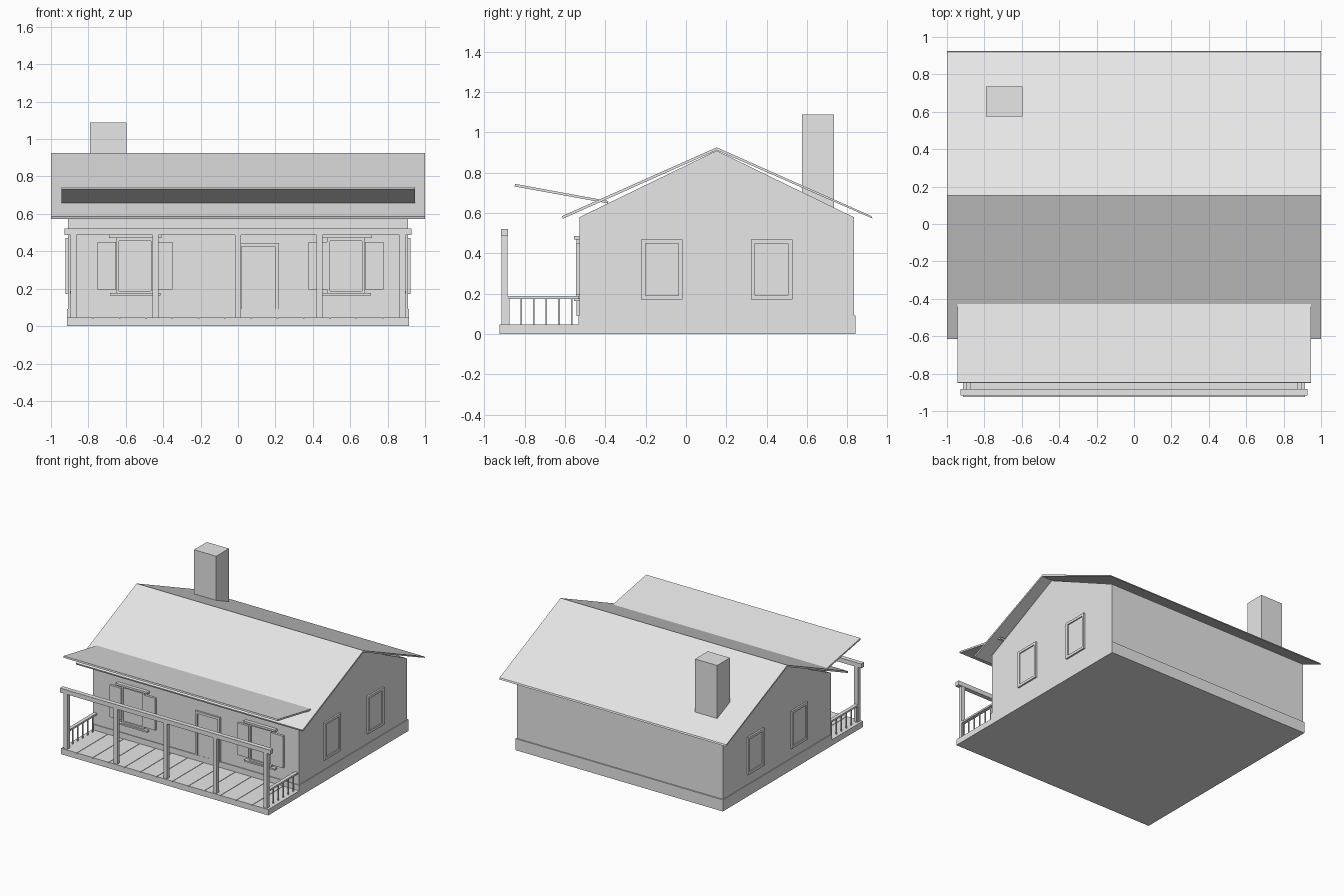
import bpy
import bmesh

if "Cube" in bpy.data.objects:
    bpy.data.objects.remove(bpy.data.objects["Cube"])

mat = bpy.data.materials.new("plain_grey")
mat.diffuse_color = (0.8, 0.8, 0.8, 1)
mat.use_nodes = True
mat.node_tree.nodes["Principled BSDF"].inputs["Base Color"].default_value = mat.diffuse_color


def finish(name, bm):
    bmesh.ops.recalc_face_normals(bm, faces=bm.faces[:])
    me = bpy.data.meshes.new(name)
    bm.to_mesh(me)
    bm.free()
    me.materials.append(mat)
    ob = bpy.data.objects.new(name, me)
    bpy.context.collection.objects.link(ob)
    return ob


def prism(name, profile, x0, x1):
    """Extrude a (y, z) outline along x."""
    bm = bmesh.new()
    face = bm.faces.new([bm.verts.new((x0, y, z)) for y, z in profile])
    ext = bmesh.ops.extrude_face_region(bm, geom=[face])
    moved = [v for v in ext["geom"] if isinstance(v, bmesh.types.BMVert)]
    bmesh.ops.translate(bm, verts=moved, vec=(x1 - x0, 0, 0))
    return finish(name, bm)


def box(name, x0, x1, y0, y1, z0, z1):
    return prism(name, [(y0, z0), (y1, z0), (y1, z1), (y0, z1)], x0, x1)


def frame(name, u0, u1, z0, z1, w, bar, sill=True):
    """Border of bars; bar(name, u0, u1, z0, z1) places one bar on a wall."""
    bar(name + "_left", u0, u0 + w, z0, z1)
    bar(name + "_right", u1 - w, u1, z0, z1)
    bar(name + "_top", u0 + w, u1 - w, z1 - w, z1)
    if sill:
        bar(name + "_bottom", u0 + w, u1 - w, z0, z0 + w)


# House body and foundation
box("foundation", -0.914, 0.914, -0.534, 0.841, 0, 0.092)
prism("house_walls", [(-0.528, 0.09), (0.832, 0.09), (0.832, 0.58),
                      (0.152, 0.91), (-0.528, 0.58)], -0.908, 0.908)

# Main gable roof
prism("main_roof", [(-0.615, 0.585), (0.152, 0.926), (0.92, 0.585),
                    (0.925, 0.573), (0.152, 0.912), (-0.611, 0.572)], -1, 1)

# Sloped porch roof
prism("porch_roof", [(-0.848, 0.745), (-0.385, 0.66),
                     (-0.388, 0.648), (-0.85, 0.732)], -0.945, 0.945)

# Chimney
box("chimney", -0.79, -0.595, 0.575, 0.735, 0.6, 1.09)

# Porch deck with planks
box("porch_base", -0.914, 0.914, -0.924, -0.534, 0, 0.04)
n = 13
step = 1.828 / n
for i in range(n):
    x = -0.914 + i * step
    box("deck_plank", x + (0.002 if i else 0), x + step - (0.002 if i < n - 1 else 0),
        -0.924, -0.534, 0.04, 0.047)

# Posts and top beam
for x in (-0.88, -0.44, 0, 0.437, 0.88):
    box("porch_post", x - 0.016, x + 0.016, -0.915, -0.884, 0.046, 0.487)
box("porch_beam", -0.928, 0.928, -0.918, -0.882, 0.486, 0.521)

# Side railings
for s in (-1, 1):
    x = s * 0.885
    box("side_rail", x - 0.014, x + 0.014, -0.886, -0.53, 0.174, 0.188)
    for i in range(6):
        y = -0.88 + i * 0.0625
        box("baluster", x - 0.004, x + 0.004, y - 0.004, y + 0.004, 0.046, 0.175)


def front_bar(name, u0, u1, z0, z1):
    return box(name, u0, u1, -0.542, -0.526, z0, z1)


# Front windows with shutters, crown and sill
for c in (-0.55, 0.577):
    frame("front_window_frame", c - 0.1, c + 0.1, 0.175, 0.47, 0.014, front_bar)
    box("front_window_pane", c - 0.088, c + 0.088, -0.532, -0.526, 0.187, 0.458)
    for s in (-1, 1):
        m = c + s * 0.151
        box("shutter", m - 0.05, m + 0.05, -0.545, -0.526, 0.195, 0.45)
    box("window_crown", c - 0.14, c + 0.14, -0.556, -0.526, 0.47, 0.486)
    box("window_sill", c - 0.135, c + 0.135, -0.556, -0.526, 0.164, 0.176)

# Front door
frame("door_frame", 0.0, 0.218, 0.09, 0.445, 0.019, front_bar, sill=False)
box("front_door", 0.017, 0.201, -0.533, -0.526, 0.09, 0.428)

# Side windows on both gable walls
for s in (-1, 1):
    def side_bar(name, u0, u1, z0, z1, depth=0.921):
        xs = sorted((s * 0.9, s * depth))
        return box(name, xs[0], xs[1], u0, u1, z0, z1)

    for c in (-0.12, 0.425):
        frame("side_window_frame", c - 0.102, c + 0.102, 0.172, 0.47, 0.02, side_bar)
        side_bar("side_window_pane", c - 0.084, c + 0.084, 0.19, 0.452, 0.912)
